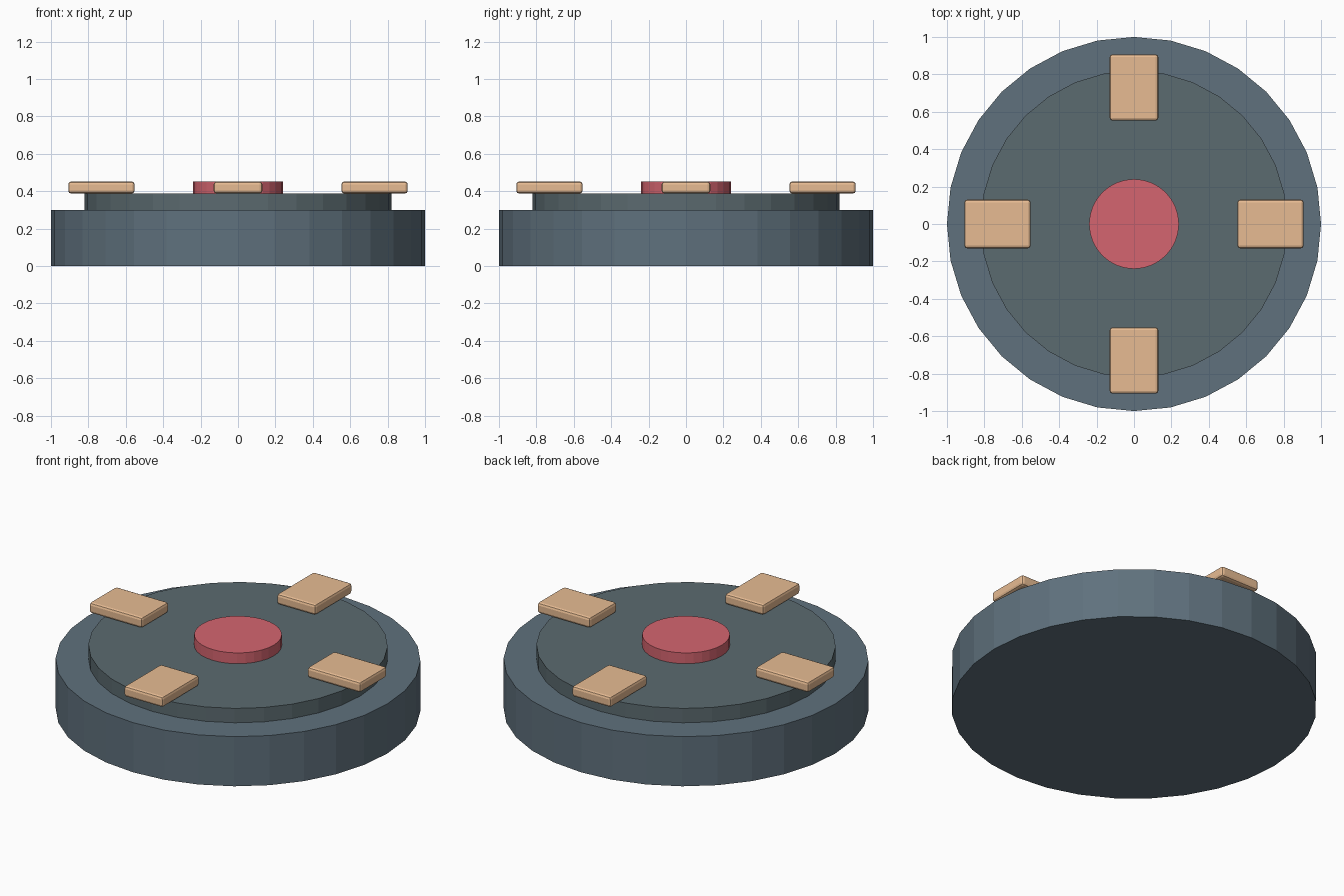
import bpy
from math import radians

if "Cube" in bpy.data.objects:
    bpy.data.objects.remove(bpy.data.objects["Cube"])


def material(name, rgb):
    m = bpy.data.materials.new(name)
    m.diffuse_color = (*rgb, 1)
    m.use_nodes = True
    m.node_tree.nodes["Principled BSDF"].inputs["Base Color"].default_value = m.diffuse_color
    return m


SLATE = material("slate", (0.115, 0.165, 0.205))
DARK = material("dark_slate", (0.105, 0.145, 0.16))
RED = material("red", (0.66, 0.13, 0.16))
TAN = material("tan", (0.80, 0.50, 0.29))


def disc(name, radius, z0, z1, mat):
    bpy.ops.mesh.primitive_cylinder_add(vertices=32, radius=radius, depth=z1 - z0,
                                        location=(0, 0, (z0 + z1) / 2))
    ob = bpy.context.object
    ob.name = name
    ob.data.materials.append(mat)
    return ob


# Stacked discs: base, raised plate, centre button
disc("base", 1.0, 0.0, 0.30, SLATE)
disc("raised_plate", 0.82, 0.30, 0.387, DARK)
disc("centre_button", 0.24, 0.387, 0.452, RED)

# Four rounded pads around the rim
for i in range(4):
    a = radians(90 * i)
    x, y = ((0.73, 0), (0, 0.73), (-0.73, 0), (0, -0.73))[i]
    bpy.ops.mesh.primitive_cube_add(size=1, location=(x, y, 0.42), rotation=(0, 0, a))
    pad = bpy.context.object
    pad.name = f"pad_{i + 1}"
    pad.scale = (0.355, 0.26, 0.064)
    bpy.ops.object.transform_apply(location=False, rotation=False, scale=True)
    bev = pad.modifiers.new("rounded_edges", "BEVEL")
    bev.width = 0.015
    bev.segments = 2
    pad.data.materials.append(TAN)
